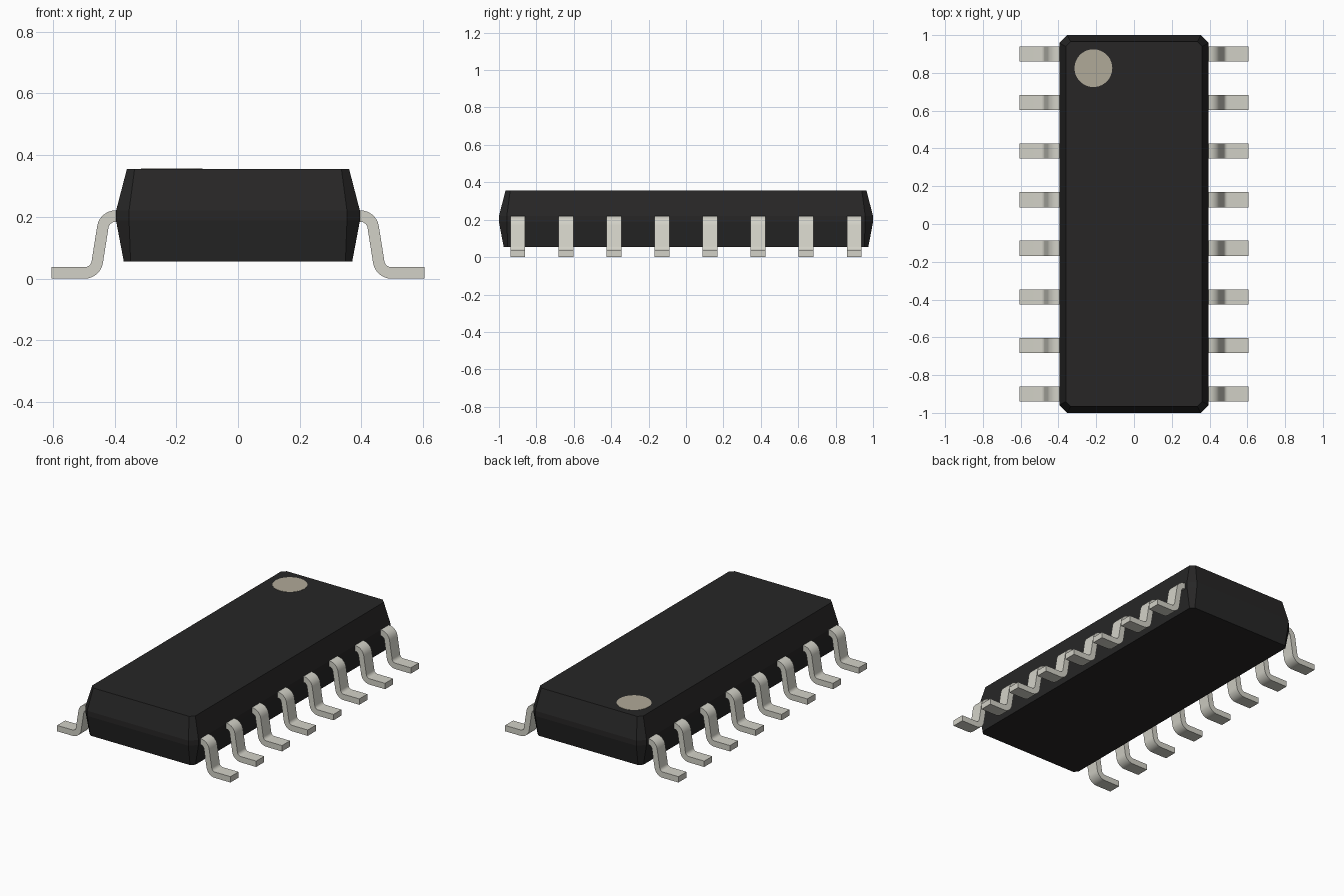
import bpy, bmesh, math

cube = bpy.data.objects.get("Cube")
if cube:
    bpy.data.objects.remove(cube, do_unlink=True)


def material(name, rgb, roughness):
    m = bpy.data.materials.new(name)
    m.use_nodes = True
    m.diffuse_color = (*rgb, 1)
    node = m.node_tree.nodes["Principled BSDF"]
    node.inputs["Base Color"].default_value = (*rgb, 1)
    node.inputs["Roughness"].default_value = roughness
    return m


black = material("black epoxy", (0.020, 0.0195, 0.0195), 0.5)
metal = material("pale metal", (0.645, 0.638, 0.571), 0.5)
tan = material("marker tan", (0.435, 0.398, 0.316), 0.5)


def add_object(name, mesh, location=(0, 0, 0), turn=0):
    ob = bpy.data.objects.new(name, mesh)
    ob.location = location
    ob.rotation_euler.z = turn
    bpy.context.collection.objects.link(ob)
    return ob


def loft(name, rings, mat):
    """Skin a list of closed rings and cap both ends."""
    bm = bmesh.new()
    loops = [[bm.verts.new(p) for p in ring] for ring in rings]
    n = len(rings[0])
    for a, b in zip(loops, loops[1:]):
        for i in range(n):
            j = (i + 1) % n
            bm.faces.new((a[i], a[j], b[j], b[i]))
    bm.faces.new(loops[0][::-1])
    bm.faces.new(loops[-1])
    bmesh.ops.recalc_face_normals(bm, faces=bm.faces)
    mesh = bpy.data.meshes.new(name)
    bm.to_mesh(mesh)
    bm.free()
    mesh.materials.append(mat)
    return mesh


# Moulded body: stacked rectangles with cut corners, widest at the seam
def cut_rectangle(x, y, c, z):
    return [(x, y - c, z), (x - c, y, z), (c - x, y, z), (-x, y - c, z),
            (-x, c - y, z), (c - x, -y, z), (x - c, -y, z), (x, c - y, z)]


levels = [(0.37, 0.975, 0.022, 0.055), (0.395, 1.0, 0.042, 0.188),
          (0.395, 1.0, 0.042, 0.22), (0.36, 0.965, 0.025, 0.355)]
add_object("body", loft("body", [cut_rectangle(*v) for v in levels], black))

# Round marker beside pin one
circle = [(0.1 * math.cos(a), 0.1 * math.sin(a))
          for a in (math.tau * i / 48 for i in range(48))]
marker = loft("pin_one_marker", [[(x, y, z) for x, y in circle] for z in (0, 0.002)], tan)
add_object("pin_one_marker", marker, (-0.215, 0.825, 0.3545))

# Gull-wing pin: centre line as (x, z, normal angle in degrees)
R, HALF_T, HALF_W, STEPS = 0.0415, 0.0185, 0.04, 7
path = [(0.375, 0.2025, 90)]
for i in range(STEPS + 1):                      # shoulder bend
    d = 90 - 81 * i / STEPS
    a = math.radians(d)
    path.append((0.397 + R * math.cos(a), 0.161 + R * math.sin(a), d))
for i in range(STEPS + 1):                      # ankle bend
    d = 9 + 81 * i / STEPS
    a = math.radians(d)
    path.append((0.497 - R * math.cos(a), 0.060 - R * math.sin(a), d))
path.append((0.605, 0.0185, 90))                # toe

sections = []
for x, z, d in path:
    nx = HALF_T * math.cos(math.radians(d))
    nz = HALF_T * math.sin(math.radians(d))
    sections.append([(x + nx, -HALF_W, z + nz), (x + nx, HALF_W, z + nz),
                     (x - nx, HALF_W, z - nz), (x - nx, -HALF_W, z - nz)])
pin_mesh = loft("pin", sections, metal)

# Eight pins along each side, sharing one mesh
for side, turn in (("left", 0), ("right", math.pi)):
    for i in range(8):
        pin = add_object(f"{side}_pin_{i + 1}", pin_mesh, (0, (i - 3.5) * 0.257, 0), turn)

# Smooth bends with crisp edges
bpy.ops.object.select_all(action='DESELECT')
pin.select_set(True)
bpy.context.view_layer.objects.active = pin
bpy.ops.object.shade_smooth_by_angle(angle=math.radians(30))
